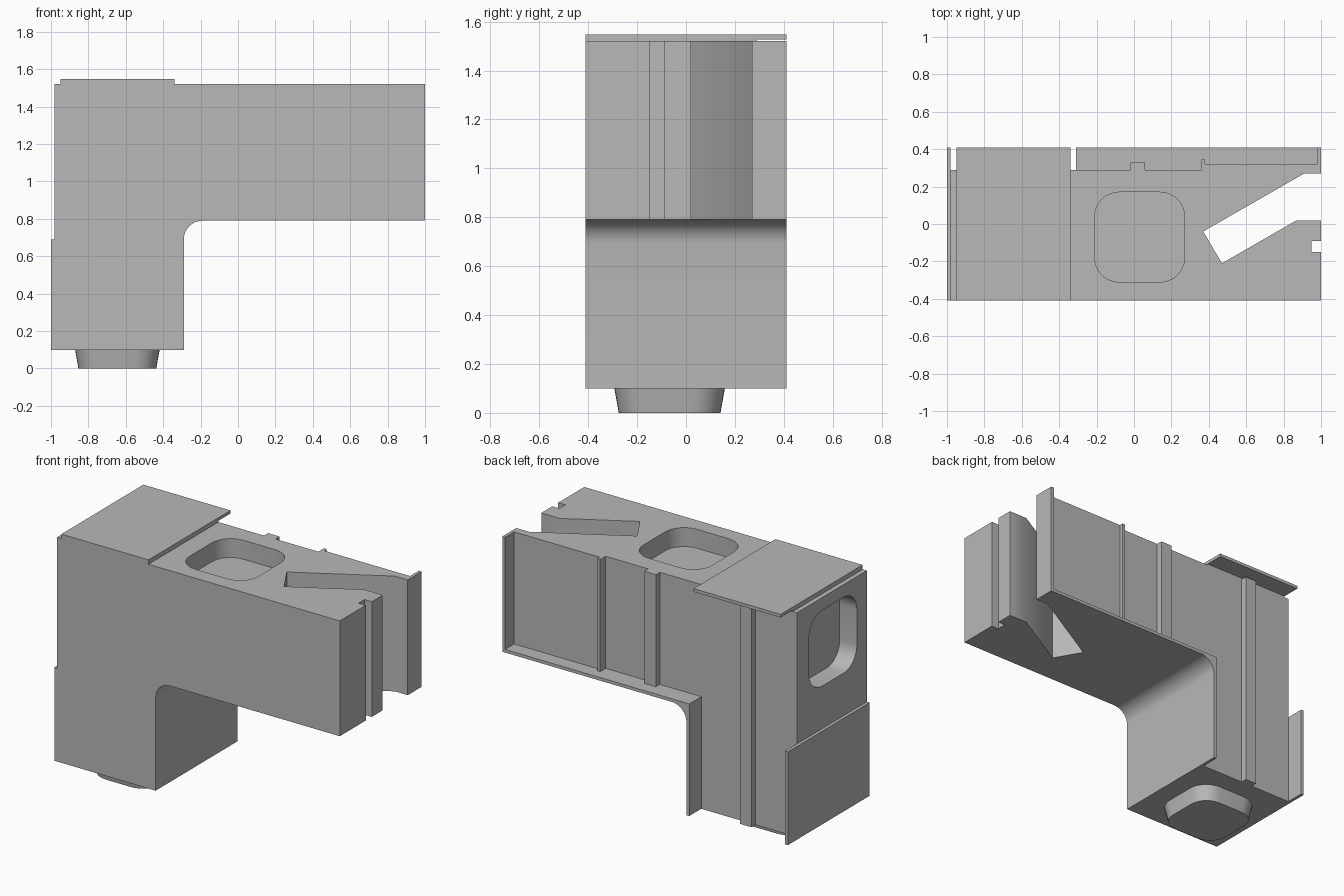
import bpy, bmesh, math
from mathutils import Matrix, Vector

cube = bpy.data.objects.get("Cube")
if cube:
    bpy.data.objects.remove(cube, do_unlink=True)

GREY = (0.48, 0.48, 0.48, 1)
grey = bpy.data.materials.new("plain_grey")
grey.use_nodes = True
grey.diffuse_color = GREY
grey.node_tree.nodes["Principled BSDF"].inputs["Base Color"].default_value = GREY

FRONT, BACK, RIM = -0.41, 0.29, 0.41      # depth planes
FLOOR, ARM, TOP = 0.1, 0.79, 1.52         # height planes
T = 0.02                                  # plate thickness


def loft(name, lower, upper):
    """Closed solid between two matching loops of points."""
    bm = bmesh.new()
    a = [bm.verts.new(p) for p in lower]
    b = [bm.verts.new(p) for p in upper]
    bm.faces.new(a)
    bm.faces.new(b)
    for i in range(len(a)):
        j = (i + 1) % len(a)
        bm.faces.new((a[i], a[j], b[j], b[i]))
    bmesh.ops.recalc_face_normals(bm, faces=bm.faces)
    mesh = bpy.data.meshes.new(name)
    bm.to_mesh(mesh)
    bm.free()
    obj = bpy.data.objects.new(name, mesh)
    bpy.context.collection.objects.link(obj)
    mesh.materials.append(grey)
    return obj


def box(name, x0, x1, y0, y1, z0, z1):
    loop = [(x0, y0), (x1, y0), (x1, y1), (x0, y1)]
    return loft(name, [(x, y, z0) for x, y in loop], [(x, y, z1) for x, y in loop])


def front_prism(name, outline, y0, y1):
    return loft(name, [(x, y0, z) for x, z in outline], [(x, y1, z) for x, z in outline])


def arc(cx, cy, r, start, end, steps=8):
    angles = [math.radians(start + (end - start) * i / steps) for i in range(steps + 1)]
    return [(cx + r * math.cos(a), cy + r * math.sin(a)) for a in angles]


def rounded_square(cx, cy, half, r):
    points = []
    for i, (sx, sy) in enumerate(((1, 1), (-1, 1), (-1, -1), (1, -1))):
        points += arc(cx + sx * (half - r), cy + sy * (half - r), r, 90 * i, 90 * i + 90)
    return points


def smooth(obj):
    bpy.ops.object.select_all(action="DESELECT")
    obj.select_set(True)
    bpy.context.view_layer.objects.active = obj
    bpy.ops.object.shade_smooth_by_angle(angle=math.radians(30))


def cut(obj, cutter):
    bpy.context.view_layer.objects.active = obj
    mod = obj.modifiers.new("cut", "BOOLEAN")
    mod.operation = "DIFFERENCE"
    mod.solver = "EXACT"
    mod.object = cutter
    bpy.ops.object.modifier_apply(modifier=mod.name)
    bpy.data.objects.remove(cutter, do_unlink=True)


# Angled main block with a rounded inner corner
corner = arc(-0.19, 0.69, 0.1, 180, 90)
body = front_prism("main_block", [(-0.98, FLOOR), (-0.29, FLOOR)] + corner
                   + [(1, ARM), (1, TOP), (-0.98, TOP)], FRONT, BACK)

# Slanted slot through the arm and square notch in its end
slot = [(1.1, 0.27), (0.91, 0.27), (0.37, -0.04), (0.47, -0.21), (0.87, 0.02), (1.1, 0.02)]
cut(body, loft("slot_cutter", [(x, y, 0.5) for x, y in slot], [(x, y, 1.8) for x, y in slot]))
cut(body, box("notch_cutter", 0.95, 1.1, -0.15, -0.09, 0.5, 1.8))

# Rounded sockets in the top and the outer side
socket = rounded_square(0.03, -0.07, 0.24, 0.13)
cut(body, loft("top_socket_cutter", [(x, y, TOP - 0.12) for x, y in socket],
               [(x, y, 1.8) for x, y in socket]))
socket = rounded_square(-0.07, 1.2, 0.24, 0.13)
cut(body, loft("side_socket_cutter", [(-1.2, y, z) for y, z in socket],
               [(-0.86, y, z) for y, z in socket]))
smooth(body)

# Tapered peg under the leg
peg = loft("bottom_peg",
           [(x, y, 0) for x, y in rounded_square(-0.645, -0.067, 0.208, 0.12)],
           [(x, y, FLOOR) for x, y in rounded_square(-0.645, -0.067, 0.226, 0.13)])
smooth(peg)

# Rim along the underside of the arm and inside of the leg
rim = front_prism("inner_rim", [(-0.29, FLOOR)] + corner
                  + [(1, ARM), (1, ARM + T), (-0.31, ARM + T), (-0.31, FLOOR)], BACK, RIM)
smooth(rim)
box("end_rim", 1 - T, 1, BACK, RIM, ARM + T, TOP)

# Raised back panel and upright ribs
box("back_panel", 0.38, 1 - T, BACK, 0.32, ARM + T, TOP)
box("panel_rib", 0.36, 0.38, BACK, 0.345, ARM + T, TOP)
box("arm_rib", -0.02, 0.06, BACK, 0.33, ARM + T, TOP)
box("leg_rib", -0.69, -0.61, BACK, 0.33, FLOOR, TOP)

# Cover plates on the top and lower side
box("cover_spacer", -0.95, -0.34, FRONT, BACK, TOP, TOP + 0.008)
box("top_cover", -0.95, -0.34, FRONT, RIM, TOP + 0.008, TOP + 0.028)
box("side_cover", -1, -0.98, FRONT, RIM, FLOOR, 0.69)
